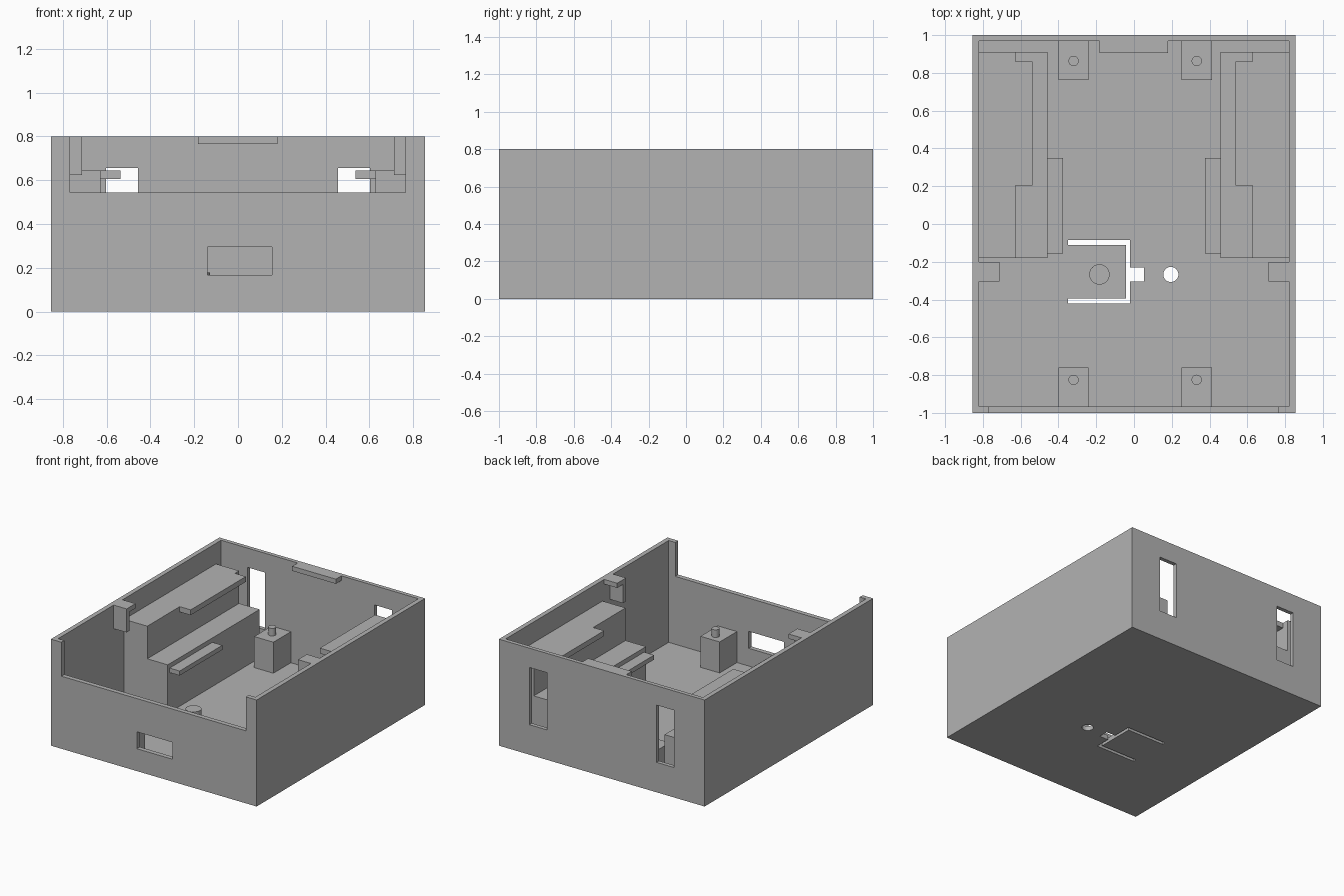
import bpy, bmesh, math
from mathutils import Matrix, Vector

cube = bpy.data.objects.get("Cube")
if cube:
    bpy.data.objects.remove(cube, do_unlink=True)

grey = bpy.data.materials.new("matte grey")
grey.use_nodes = True
GREY = (0.45, 0.45, 0.45, 1)
grey.diffuse_color = GREY
grey.node_tree.nodes["Principled BSDF"].inputs["Base Color"].default_value = GREY


def make(name, bm):
    bmesh.ops.recalc_face_normals(bm, faces=bm.faces)
    mesh = bpy.data.meshes.new(name)
    bm.to_mesh(mesh)
    bm.free()
    mesh.materials.append(grey)
    obj = bpy.data.objects.new(name, mesh)
    bpy.context.collection.objects.link(obj)
    return obj


def box(name, x, y, z):
    """Box from (low, high) ranges on each axis."""
    bm = bmesh.new()
    bmesh.ops.create_cube(bm, size=1)
    for v in bm.verts:
        v.co = Vector([(a + b) / 2 + c * (b - a) for (a, b), c in zip((x, y, z), v.co)])
    return make(name, bm)


def prism(name, points, z0, z1, axis="Z"):
    """Extrude a plan outline along z, or a front outline (x, z) along y."""
    bm = bmesh.new()
    place = (lambda a, b: (a, b, z0)) if axis == "Z" else (lambda a, b: (a, z0, b))
    face = bm.faces.new([bm.verts.new(place(a, b)) for a, b in points])
    out = bmesh.ops.extrude_face_region(bm, geom=[face])
    step = (0, 0, z1 - z0) if axis == "Z" else (0, z1 - z0, 0)
    bmesh.ops.translate(bm, vec=step, verts=[g for g in out["geom"] if isinstance(g, bmesh.types.BMVert)])
    return make(name, bm)


def rod(name, x, y, r, z0, z1):
    bm = bmesh.new()
    bmesh.ops.create_cone(bm, cap_ends=True, segments=32, radius1=r, radius2=r, depth=z1 - z0,
                          matrix=Matrix.Translation((x, y, (z0 + z1) / 2)))
    obj = make(name, bm)
    bpy.ops.object.select_all(action="DESELECT")
    bpy.context.view_layer.objects.active = obj
    obj.select_set(True)
    bpy.ops.object.shade_smooth_by_angle(angle=math.radians(30))
    return obj


def span(side, a, b):
    return tuple(sorted((side * a, side * b)))


W, H, FLOOR = 0.855, 0.8, 0.035
IN_X, FRONT, BACK = 0.82, -0.965, 0.97

# Open tray with its openings
tray = box("tray_shell", (-W, W), (-1, 1), (0, H))
slit = [(-0.35, -0.085), (-0.02, -0.085), (-0.02, -0.23), (0.053, -0.23), (0.053, -0.305),
        (-0.02, -0.305), (-0.02, -0.42), (-0.35, -0.42), (-0.35, -0.395), (-0.043, -0.395),
        (-0.043, -0.11), (-0.35, -0.11)]
cutters = [
    box("cavity_cutter", (-IN_X, IN_X), (FRONT, BACK), (FLOOR, 1)),
    box("front_opening_cutter", (-0.768, 0.765), (-1.1, -0.9), (0.545, 1)),
    box("front_window_cutter", (-0.14, 0.155), (-1.1, -0.9), (0.168, 0.295)),
    prism("flap_slit_cutter", slit, -0.1, 0.1),
    rod("floor_hole_cutter", 0.195, -0.267, 0.04, -0.1, 0.1),
]
for s in (-1, 1):
    cutters.append(box("back_slot_cutter", span(s, 0.456, 0.602), (0.9, 1.1), (0.225, 0.655)))
for c in cutters:
    c.hide_render = True
    mod = tray.modifiers.new(c.name, "BOOLEAN")
    mod.operation, mod.solver, mod.object = "DIFFERENCE", "EXACT", c
graph = bpy.context.evaluated_depsgraph_get()
cut_mesh = bpy.data.meshes.new_from_object(tray.evaluated_get(graph))
tray.modifiers.clear()
tray.data = cut_mesh
for c in cutters:
    bpy.data.objects.remove(c, do_unlink=True)

# Stepped rails, their lips, and the wall clips on both sides
for s, side in ((-1, "right"), (1, "left")):
    steps = [(IN_X, FLOOR), (0.458, FLOOR), (0.458, 0.4), (0.628, 0.4), (0.628, 0.645), (IN_X, 0.645)]
    prism(side + "_stepped_rail", [(s * x, z) for x, z in steps], -0.18, 0.91, "Y")
    box(side + "_upper_lip", span(s, 0.628, 0.537), (0.205, 0.86), (0.605, 0.645))
    box(side + "_lower_lip", span(s, 0.458, 0.375), (-0.157, 0.35), (0.333, 0.367))
    box(side + "_clip_plate", span(s, IN_X, 0.712), (-0.305, -0.2), (0.765, H))
    box(side + "_clip_block", span(s, IN_X, 0.712), (-0.305, -0.27), (0.623, 0.765))

# Corner posts with locating pegs
for x, side in ((-0.32, "right"), (0.332, "left")):
    for y0, y1, peg_y, end in ((FRONT, -0.76, -0.825, "front"), (0.763, BACK, 0.863, "back")):
        name = end + "_" + side
        box(name + "_post", (x - 0.08, x + 0.08), (y0, y1), (FLOOR, 0.268))
        rod(name + "_peg", x, peg_y, 0.027, 0.268, 0.325)

# Catch on the back wall and button on the floor flap
box("back_catch", (-0.183, 0.18), (0.905, BACK), (0.765, H))
rod("flap_button", -0.183, -0.267, 0.054, FLOOR, 0.178)
